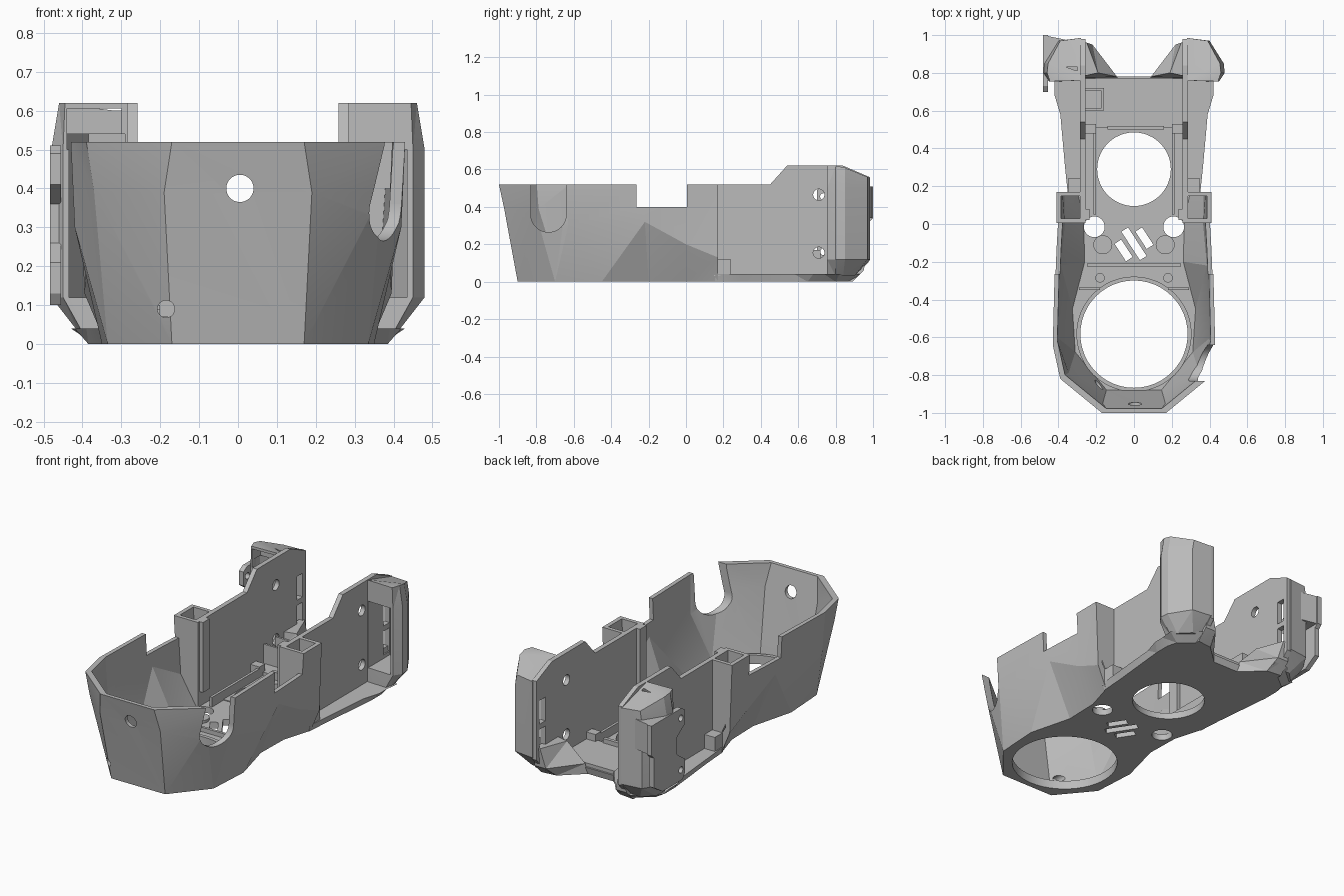
import bpy, bmesh, math
from mathutils import Matrix

if "Cube" in bpy.data.objects:
    bpy.data.objects.remove(bpy.data.objects["Cube"], do_unlink=True)

grey = bpy.data.materials.new("plain grey")
grey.use_nodes = True
COLOR = (0.5, 0.5, 0.5, 1)
grey.diffuse_color = COLOR
grey.node_tree.nodes["Principled BSDF"].inputs["Base Color"].default_value = COLOR
parts = []


def finish(name, bm, part=True):
    bmesh.ops.recalc_face_normals(bm, faces=bm.faces[:])
    mesh = bpy.data.meshes.new(name)
    bm.to_mesh(mesh)
    bm.free()
    mesh.materials.append(grey)
    ob = bpy.data.objects.new(name, mesh)
    bpy.context.scene.collection.objects.link(ob)
    if part:
        parts.append(ob)
    else:
        ob.hide_render = True
    return ob


def loft(name, rings, part=True):
    """Closed solid through rings of 3D points."""
    bm = bmesh.new()
    loops = [[bm.verts.new(p) for p in ring] for ring in rings]
    n = len(loops[0])
    for a, b in zip(loops, loops[1:]):
        for i in range(n):
            j = (i + 1) % n
            bm.faces.new((a[i], a[j], b[j], b[i]))
    bm.faces.new(loops[0][::-1])
    bm.faces.new(loops[-1])
    bmesh.ops.recalc_face_normals(bm, faces=bm.faces[:])
    bmesh.ops.triangulate(bm, faces=bm.faces[:])
    return finish(name, bm, part)


def level(points, z):
    return [(x, y, z) for x, y in points]


def both(half):
    return half + [(-x, y, z) for x, y, z in reversed(half)]


def box(name, x, y, z, part=True, turn=0):
    bm = bmesh.new()
    bmesh.ops.create_cube(bm, size=1)
    size = Matrix.Diagonal((x[1] - x[0], y[1] - y[0], z[1] - z[0], 1))
    mid = Matrix.Translation((sum(x) / 2, sum(y) / 2, sum(z) / 2))
    bm.transform(mid @ Matrix.Rotation(turn, 4, "Z") @ size)
    return finish(name, bm, part)


def rod(name, center, radius, depth, axis="Z", part=True):
    bm = bmesh.new()
    bmesh.ops.create_cone(bm, cap_ends=True, segments=48, radius1=radius, radius2=radius, depth=depth)
    turn = {"X": Matrix.Rotation(math.pi / 2, 4, "Y"),
            "Y": Matrix.Rotation(math.pi / 2, 4, "X"), "Z": Matrix()}[axis]
    bm.transform(Matrix.Translation(center) @ turn)
    return finish(name, bm, part)


def cut(ob, cutters):
    for c in cutters:
        mod = ob.modifiers.new("cut", "BOOLEAN")
        mod.operation, mod.solver, mod.object = "DIFFERENCE", "EXACT", c
    bpy.context.view_layer.update()
    graph = bpy.context.evaluated_depsgraph_get()
    mesh = bpy.data.meshes.new_from_object(ob.evaluated_get(graph))
    ob.modifiers.clear()
    ob.data = mesh


# Faceted front shell
base = level([(.17, -.9), (.335, -.7), (.35, -.45), (.285, -.2), (.29, 0), (.34, .17)], 0)
middle = [(.19, -.972, .39), (.37, -.81, .39), (.42, -.63, .3), (.41, -.22, .32), (.39, 0, .2), (.395, .17, .13)]
top = level([(.17, -1), (.39, -.82), (.43, -.64), (.42, -.25), (.41, 0), (.41, .17)], .52)


def inset(half, lift=0):
    return both([(x - .024, y + (.022 if y < -.6 else 0 if y < .1 else .1), z + lift) for x, y, z in half])


shell = loft("front_shell", [both(base), both(middle), both(top)])
hollow = loft("shell_hollow", [inset(base, .035), inset(middle), inset(top, .002), inset(top, .1)], False)

# Rear floor with flared rim
low = [(.34, .155), (.35, .3), (.37, .5), (.385, .65), (.385, .74), (.37, .8), (.27, .88), (.2, .88), (.08, .77)]
rim = [(.35, .155), (.365, .3), (.39, .58), (.42, .68), (.42, .74), (.43, .82), (.3, .93), (.22, .93), (.1, .78)]
floor = loft("rear_floor", [both(level(low, 0)), both(level(rim, .04))])

# Floor openings
floor_cuts = [rod("lens_cutter", (0, -.583, 0), .284, .3, part=False),
              rod("middle_cutter", (0, .29, 0), .195, .3, part=False)]
for s in (-1, 1):
    floor_cuts.append(rod("post_cutter", (s * .21, -.015, 0), .055, .3, part=False))
for x, y, length in ((-.055, -.14, .11), (0, -.105, .18), (.055, -.075, .11)):
    floor_cuts.append(box("slit_cutter", (x - .021, x + .021), (y - length / 2, y + length / 2),
                          (-.1, .1), False, math.radians(33)))

# Shell openings: side notches, round slot, front holes
shell_cuts = [hollow,
              box("side_notch", (-.6, .6), (-.265, .006), (.4, .7), False),
              rod("slot_bottom", (.45, -.735, .36), .095, .4, "X", False),
              box("slot_top", (.25, .65), (-.83, -.64), (.36, .7), False),
              rod("front_hole", (.005, -1, .4), .035, .4, "Y", False),
              rod("small_hole", (-.185, -.95, .09), .022, .3, "Y", False)]
cut(shell, shell_cuts + floor_cuts)
cut(floor, floor_cuts)
helpers = shell_cuts + floor_cuts

# Raised rim of the large opening
ring = rod("lens_seat", (0, -.583, .03), .305, .04)
cut(ring, floor_cuts[:1])

# Floor ribs and platform
box("rear_platform", (-.262, .262), (.51, .77), (.03, .06))
box("platform_lip", (-.14, .16), (.5, .52), (.03, .085))
box("cross_rib", (-.25, .25), (-.225, -.21), (.03, .06))

panel_profile = [(.006, .02), (.006, .52), (.45, .52), (.54, .62), (.84, .62), (.98, .56), (.98, .11), (.9, .02)]
socket_profile = [(.26, .02), (.3, .02), (.38, .2), (.4, .52), (.26, .52)]
cheek_low = [(.28, .76), (.4, .755), (.41, .8), (.4, .84), (.34, .9), (.28, .9)]
cheek_wide = [(.28, .76), (.45, .755), (.48, .8), (.475, .85), (.4, .97), (.28, .985)]
cheek_top = [(.28, .76, .62), (.445, .755, .62), (.46, .8, .62), (.455, .85, .61), (.39, .97, .56), (.28, .985, .555)]
cheek_cavity = [(.29, .7), (.435, .7), (.435, .76), (.455, .81), (.45, .84), (.385, .945), (.29, .955)]

for s, side in ((-1, "right"), (1, "left")):
    # Flat side panel with two screw holes
    panel = loft(side + "_panel", [[(s * x, y, z) for y, z in panel_profile] for x in (.258, .285)])
    holes = [rod("screw_cutter", (s * .27, .71, z), .03, .2, "X", False) for z in (.155, .465)]

    # Open socket behind the notch, with its foot and guide post
    for y in (.006, .148):
        loft(side + "_socket_wall", [[(s * x, v, z) for x, z in socket_profile] for v in (y, y + .022)])
    box(side + "_socket_foot", sorted((s * .27, s * .35)), (.15, .24), (.03, .12))
    box(side + "_guide_post", sorted((s * .235, s * .26)), (.02, .08), (.12, .52))

    # Hollow rear cheek, open to the front, with two slots through its inner wall
    cheek = loft(side + "_cheek", [level([(s * x, y) for x, y in cheek_low], .03),
                                   level([(s * x, y) for x, y in cheek_wide], .12),
                                   level([(s * x, y) for x, y in cheek_wide], .5),
                                   [(s * x, y, z) for x, y, z in cheek_top]])
    roof = .5 if s > 0 else .54
    cavity = loft("cheek_cavity", [level([(s * x, y) for x, y in cheek_cavity], z) for z in (.12, roof)], False)
    slots = [box("cheek_slot", sorted((s * .24, s * .32)), (.9, .952), z, False)
             for z in ((.14, .275), (.305, .44))]
    cheek_cuts = [cavity] + slots
    if s < 0:
        cheek_cuts.append(box("cheek_pocket", (-.44, -.3), (.7, .83), (.5, .605), False))
    cut(cheek, cheek_cuts)
    cut(panel, holes + slots)
    helpers += holes + cheek_cuts

    # Sloped rear corner
    loft(side + "_rear_corner", [
        [(s * x, y, 0) for x, y in ((.08, .77), (.29, .77), (.29, .89), (.2, .88))],
        [(s * x, y, .06) for x, y in ((.09, .78), (.29, .77), (.29, .95), (.22, .95))],
        [(s * x, y, .17) for x, y in ((.19, .8), (.28, .78), (.28, .97), (.25, .96))]])

    # Floor frame, pegs and corner blocks
    box(side + "_floor_rib", sorted((s * .2, s * .215)), (.05, .52), (.03, .09))
    box(side + "_rib_block", sorted((s * .2, s * .262)), (.48, .53), (.03, .1))
    rod(side + "_large_peg", (s * .165, -.11, .035), .05, .03)
    rod(side + "_small_peg", (s * .18, -.285, .04), .025, .05)
    box(side + "_front_rib", sorted((s * .18, s * .29)), (-.35, -.337), (.02, .07))

# Inner clip
box("clip_back", (-.175, -.16), (.6, .72), (.05, .17))
for y in (.6, .708):
    box("clip_side", (-.262, -.16), (y, y + .012), (.05, .17))

# Outer mounting plate on one cheek
plate_profile = [(.9, .1), (.72, .1), (.7, .13), (.7, .21), (.77, .26), (.77, .36), (.7, .41),
                 (.7, .49), (.73, .51), (1, .51), (1, .34), (.98, .32), (.98, .15)]
plate = loft("mounting_plate", [[(x, y, z) for y, z in plate_profile] for x in (-.483, -.455)])
plate_holes = [rod("plate_cutter", (-.47, .735, z), .018, .2, "X", False) for z in (.16, .455)]
cut(plate, plate_holes)
helpers += plate_holes
loft("plate_bridge", [level([(-.48, .86), (-.4, .93), (-.36, .975), (-.48, 1)], z) for z in (.34, .51)])

for h in helpers:
    bpy.data.objects.remove(h, do_unlink=True)

# Smooth round walls, keep facets crisp
bpy.ops.object.select_all(action="DESELECT")
for ob in parts:
    ob.select_set(True)
bpy.context.view_layer.objects.active = parts[0]
bpy.ops.object.shade_smooth_by_angle(angle=math.radians(12))
